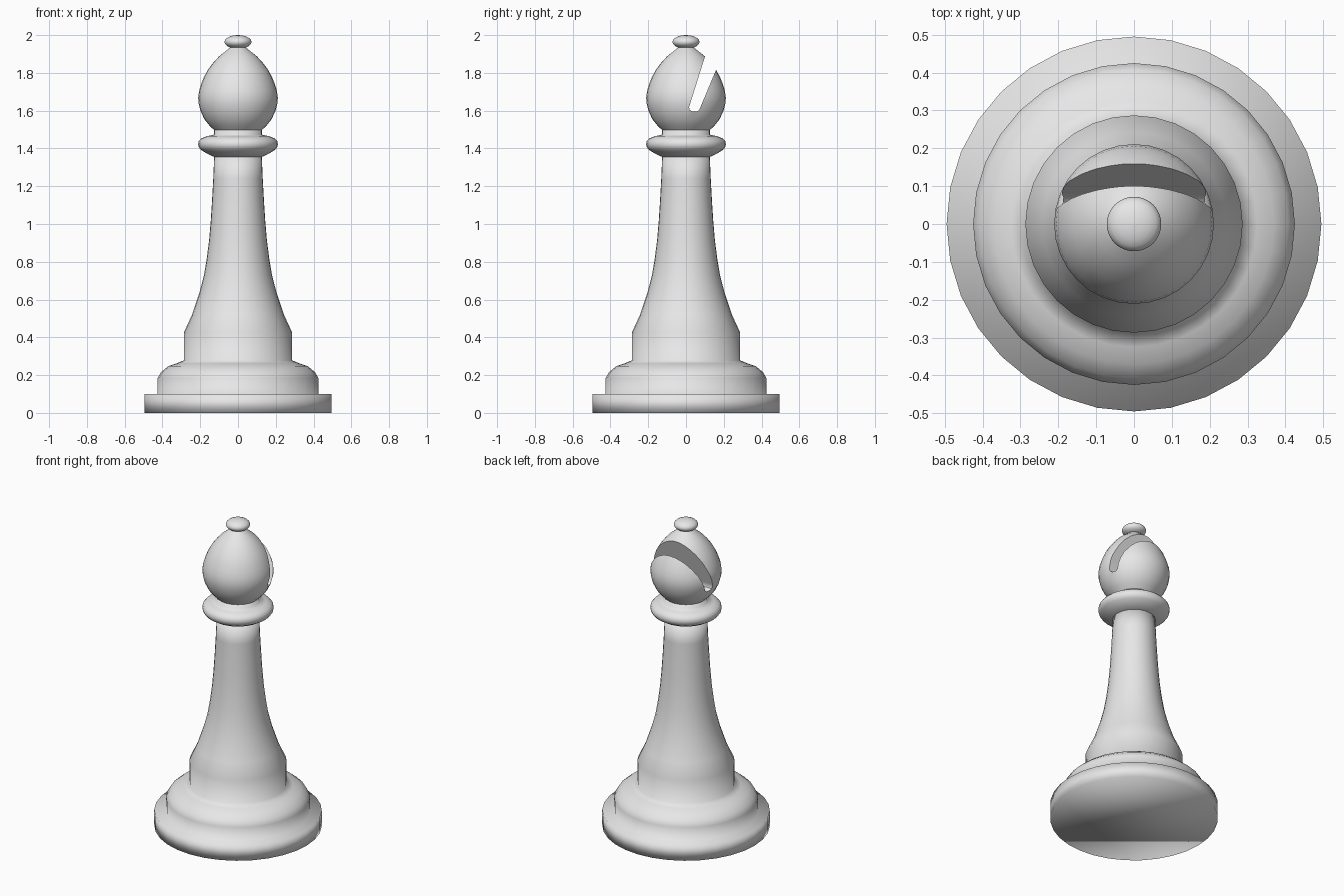
import bpy
import bmesh
import math

if "Cube" in bpy.data.objects:
    bpy.data.objects.remove(bpy.data.objects["Cube"], do_unlink=True)

SIDES = 32

# One plain grey for the whole piece
grey = bpy.data.materials.new("light grey")
grey.use_nodes = True
grey.diffuse_color = (0.8, 0.8, 0.8, 1)
grey.node_tree.nodes["Principled BSDF"].inputs["Base Color"].default_value = (0.8, 0.8, 0.8, 1)


def make_object(name, bm):
    bmesh.ops.recalc_face_normals(bm, faces=bm.faces)
    for face in bm.faces:
        face.smooth = True
    mesh = bpy.data.meshes.new(name)
    bm.to_mesh(mesh)
    bm.free()
    mesh.materials.append(grey)
    obj = bpy.data.objects.new(name, mesh)
    bpy.context.collection.objects.link(obj)
    return obj


def lathe(name, profile):
    """Turn a (radius, height) profile about z and cap both ends."""
    bm = bmesh.new()
    rings = []
    for radius, z in profile:
        angles = [2 * math.pi * i / SIDES for i in range(SIDES)]
        rings.append([bm.verts.new((radius * math.cos(a), radius * math.sin(a), z)) for a in angles])
    for low, high in zip(rings, rings[1:]):
        for i in range(SIDES):
            j = (i + 1) % SIDES
            bm.faces.new((low[i], low[j], high[j], high[i]))
    bm.faces.new(rings[0][::-1])
    bm.faces.new(rings[-1])
    return make_object(name, bm)


def prism(name, outline, half_width):
    """Extrude a (y, z) outline along x."""
    bm = bmesh.new()
    face = bm.faces.new([bm.verts.new((-half_width, y, z)) for y, z in outline])
    new = bmesh.ops.extrude_face_region(bm, geom=[face])["geom"]
    moved = [v for v in new if isinstance(v, bmesh.types.BMVert)]
    bmesh.ops.translate(bm, verts=moved, vec=(2 * half_width, 0, 0))
    return make_object(name, bm)


# Stepped foot and flared stem
body = lathe("base_and_stem", [
    (.495, 0), (.495, .1), (.425, .1), (.425, .185), (.408, .215), (.37, .247),
    (.325, .262), (.287, .278), (.287, .425), (.243, .52), (.203, .64), (.18, .73),
    (.165, .82), (.153, .915), (.144, 1.02), (.137, 1.13), (.131, 1.24), (.126, 1.36),
])

# Collar ring with the short neck above it
collar = lathe("collar", [
    (.126, 1.355), (.165, 1.373), (.197, 1.393), (.208, 1.408), (.211, 1.422),
    (.208, 1.438), (.195, 1.453), (.165, 1.465), (.126, 1.473), (.126, 1.5),
])

# Teardrop head
head = lathe("head", [
    (.124, 1.495), (.152, 1.522), (.178, 1.555), (.198, 1.597), (.208, 1.635), (.211, 1.668),
    (.206, 1.705), (.195, 1.74), (.18, 1.778), (.16, 1.815), (.132, 1.853),
    (.1, 1.888), (.068, 1.913), (.04, 1.935),
])

# Slanted slot cut into the back of the head
slot = prism("slot_cutter", [
    (.016, 1.618), (.02, 1.604), (.034, 1.596), (.058, 1.595), (.07, 1.604),
    (.207, 1.93), (.114, 1.93),
], .3)
slot.hide_render = True
slot.hide_set(True)
cut = head.modifiers.new("slot", "BOOLEAN")
cut.operation = "DIFFERENCE"
cut.solver = "EXACT"
cut.object = slot
bpy.context.view_layer.objects.active = head
head.select_set(True)
bpy.ops.object.modifier_apply(modifier=cut.name)
bpy.ops.object.shade_smooth_by_angle(angle=math.radians(35))
bpy.data.objects.remove(slot, do_unlink=True)

# Flattened bead on top
steps = 10
bead = lathe("top_bead", [
    (.071 * math.sin(math.pi * i / steps) + .001, 1.964 - .036 * math.cos(math.pi * i / steps))
    for i in range(steps + 1)
])
